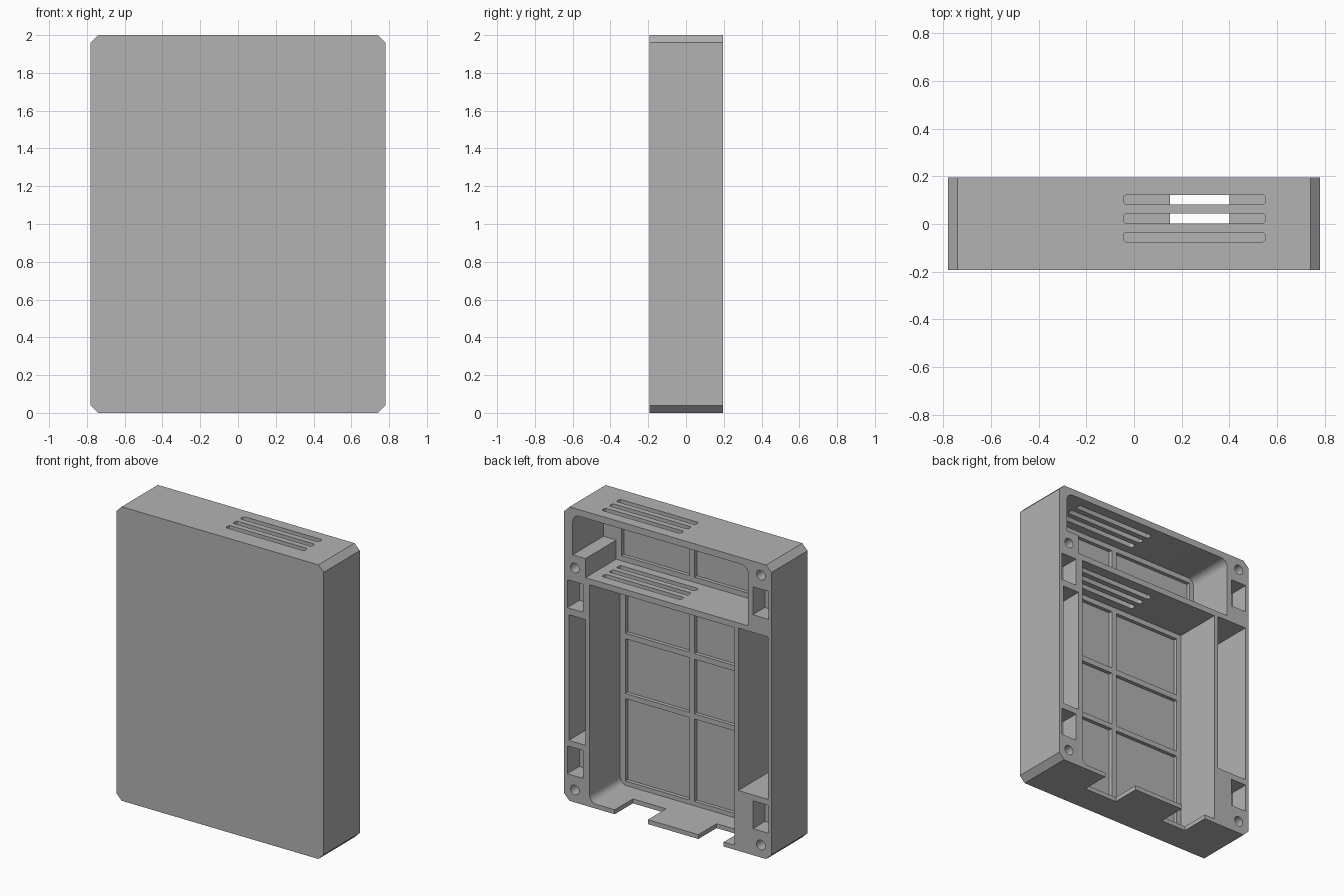
import bpy
import bmesh
import math

if "Cube" in bpy.data.objects:
    bpy.data.objects.remove(bpy.data.objects["Cube"], do_unlink=True)

grey = bpy.data.materials.new("plain grey")
grey.use_nodes = True
grey.diffuse_color = (0.45, 0.45, 0.45, 1)
grey.node_tree.nodes["Principled BSDF"].inputs["Base Color"].default_value = grey.diffuse_color

FRONT, BACK = -0.193, 0.195
FLOOR = BACK - 0.33          # inner face of the front wall
PANEL = FLOOR - 0.025        # bottom of the recessed panels
OUT = BACK + 0.1             # cutters reach past the open back


def prism(name, outline, low, high, axis="y"):
    """Extrude a flat outline along y (outline in x,z) or z (outline in x,y)."""
    place = (lambda a, b, t: (a, t, b)) if axis == "y" else (lambda a, b, t: (a, b, t))
    bm = bmesh.new()
    face = bm.faces.new([bm.verts.new(place(a, b, low)) for a, b in outline])
    moved = bmesh.ops.extrude_face_region(bm, geom=[face])["geom"]
    shift = place(0, 0, high - low)
    bmesh.ops.translate(bm, vec=shift, verts=[v for v in moved if isinstance(v, bmesh.types.BMVert)])
    bmesh.ops.recalc_face_normals(bm, faces=bm.faces)
    mesh = bpy.data.meshes.new(name)
    bm.to_mesh(mesh)
    bm.free()
    obj = bpy.data.objects.new(name, mesh)
    bpy.context.collection.objects.link(obj)
    mesh.materials.append(grey)
    return obj


def rect(x0, x1, z0, z1, radii=(0, 0, 0, 0), steps=6):
    """Rectangle outline; radii run from low-left counter-clockwise."""
    points = []
    corners = ((x0, z0, 1, 1), (x1, z0, -1, 1), (x1, z1, -1, -1), (x0, z1, 1, -1))
    for i, ((x, z, sx, sz), r) in enumerate(zip(corners, radii)):
        if r == 0:
            points.append((x, z))
            continue
        for k in range(steps + 1):
            a = math.pi * (1 + i / 2 + k / steps / 2)
            points.append((x + sx * r + r * math.cos(a), z + sz * r + r * math.sin(a)))
    return points


def circle(x, z, r, n=24):
    return [(x + r * math.cos(math.tau * k / n), z + r * math.sin(math.tau * k / n)) for k in range(n)]


# Outer case with chamfered corners
W, C = 0.78, 0.04
case = prism("case", [(-W + C, 0), (W - C, 0), (W, C), (W, 2 - C),
                      (W - C, 2), (-W + C, 2), (-W, 2 - C), (-W, C)], FRONT, BACK)


def cut(outline, low, high=OUT, axis="y"):
    tool = prism("cutter", outline, low, high, axis)
    tool.hide_render = True
    mod = case.modifiers.new("cut", "BOOLEAN")
    mod.operation, mod.solver, mod.object = "DIFFERENCE", "EXACT", tool
    bpy.context.view_layer.objects.active = case
    bpy.ops.object.modifier_apply(modifier=mod.name)
    bpy.data.objects.remove(tool, do_unlink=True)


# Main bay, and the upper bay that steps around the screw boss
cut(rect(-0.5, 0.59, 0.03, 1.51, (0, 0.05, 0, 0)), FLOOR)
upper = rect(-0.604, 0.716, 1.55, 1.955, (0, 0, 0.05, 0.05))
upper[1:2] = [(0.62, 1.55), (0.62, 1.68), (0.716, 1.68)]
cut(upper, FLOOR)

# Recessed panels between the ribs of the front wall
for x0, x1 in ((-0.465, 0.03), (0.07, 0.55)):
    for z0, z1 in ((0.06, 0.62), (0.655, 1.027), (1.065, 1.475)):
        cut(rect(x0, x1, z0, z1), PANEL, FLOOR + 0.05)
for x0, x1 in ((-0.57, 0.03), (0.07, 0.58)):
    cut(rect(x0, x1, 1.585, 1.92), PANEL, FLOOR + 0.05)

# Side pockets
cut(rect(0.62, 0.745, 0.41, 1.265), FLOOR)
cut(rect(-0.755, -0.53, 0.41, 1.515), FLOOR)

# Screw holes, each with a small pocket beside it
for side, z, way in ((1, 0.085, 1), (-1, 0.085, 1), (1, 1.595, -1), (-1, 1.92, -1)):
    cut(circle(side * 0.70, z, 0.033), BACK - 0.1)
    z0, z1 = sorted((z + way * 0.095, z + way * 0.285))
    x0, x1 = sorted((side * 0.64, side * 0.757))
    cut(rect(x0, x1, z0, z1), BACK - 0.13)

# Vent slots through the top wall and the shelf
for y in (-0.055, 0.023, 0.102):
    for z0, z1 in ((1.9, 2.1), (1.49, 1.57)):
        cut(rect(-0.043, 0.55, y - 0.02, y + 0.02, (0.012,) * 4, 3), z0, z1, "z")

# Notches in the bottom wall
for x0, x1 in ((0.15, 0.40), (-0.42, -0.23)):
    cut(rect(x0, x1, 0, OUT), -0.1, 0.06, "z")

bpy.ops.object.select_all(action="DESELECT")
case.select_set(True)
bpy.context.view_layer.objects.active = case
bpy.ops.object.shade_smooth_by_angle(angle=math.radians(30))
